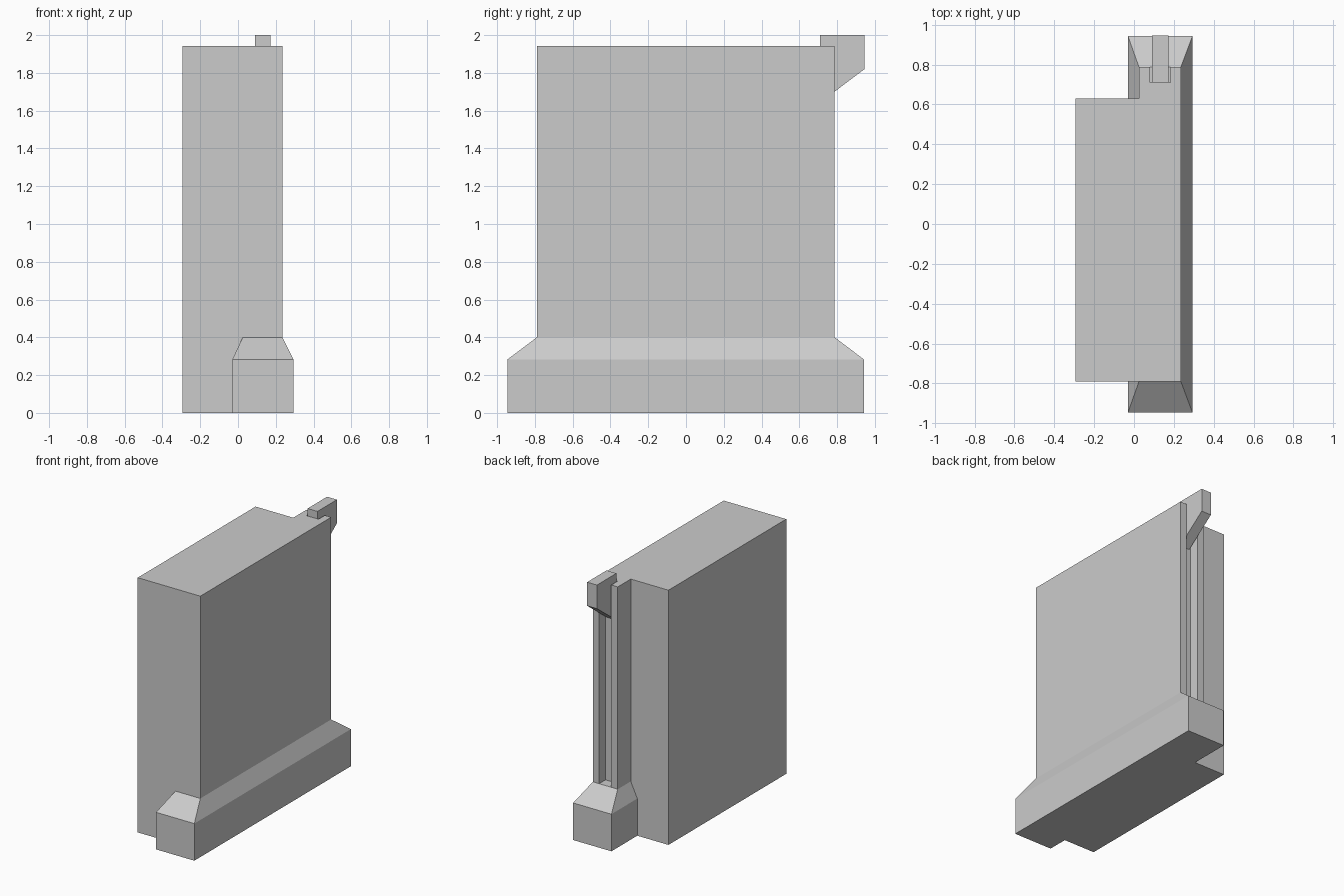
import bpy
import bmesh
from mathutils import Vector

if "Cube" in bpy.data.objects:
    bpy.data.objects.remove(bpy.data.objects["Cube"])


def finish(name, bm):
    bmesh.ops.recalc_face_normals(bm, faces=bm.faces)
    mesh = bpy.data.meshes.new(name)
    bm.to_mesh(mesh)
    bm.free()
    obj = bpy.data.objects.new(name, mesh)
    bpy.context.collection.objects.link(obj)
    return obj


def prism(name, outline, direction):
    """Extrude a closed 3D outline along a direction."""
    bm = bmesh.new()
    face = bm.faces.new([bm.verts.new(p) for p in outline])
    geom = bmesh.ops.extrude_face_region(bm, geom=[face], use_keep_orig=True)["geom"]
    verts = [g for g in geom if isinstance(g, bmesh.types.BMVert)]
    bmesh.ops.translate(bm, verts=verts, vec=Vector(direction))
    return finish(name, bm)


def stacked_rings(name, rings):
    """Join rectangles (x0, x1, y0, y1, z) into a capped solid."""
    bm = bmesh.new()
    loops = [[bm.verts.new(p) for p in ((x0, y0, z), (x1, y0, z), (x1, y1, z), (x0, y1, z))]
             for x0, x1, y0, y1, z in rings]
    for low, high in zip(loops, loops[1:]):
        for i in range(4):
            j = (i + 1) % 4
            bm.faces.new((low[i], low[j], high[j], high[i]))
    bm.faces.new(loops[0][::-1])
    bm.faces.new(loops[-1])
    return finish(name, bm)


# Wall and thicker slab in one plan outline, with a vertical groove in the back end
plan = [(-0.293, -0.79), (0.235, -0.79), (0.235, 0.787), (0.182, 0.787), (0.182, 0.71),
        (0.08, 0.71), (0.08, 0.787), (0.025, 0.787), (0.025, 0.63), (-0.293, 0.63)]
prism("wall_body", [(x, y, 0) for x, y in plan], (0, 0, 1.943))

# Plinth with a sloped shoulder
stacked_rings("plinth", [(-0.03, 0.293, -0.945, 0.942, 0),
                         (-0.03, 0.293, -0.945, 0.942, 0.283),
                         (0.025, 0.235, -0.79, 0.787, 0.4)])

# Bracket seated in the groove
side = [(0.71, 2.0), (0.945, 2.0), (0.945, 1.82), (0.71, 1.643)]
prism("bracket", [(0.09, y, z) for y, z in side], (0.083, 0, 0))
